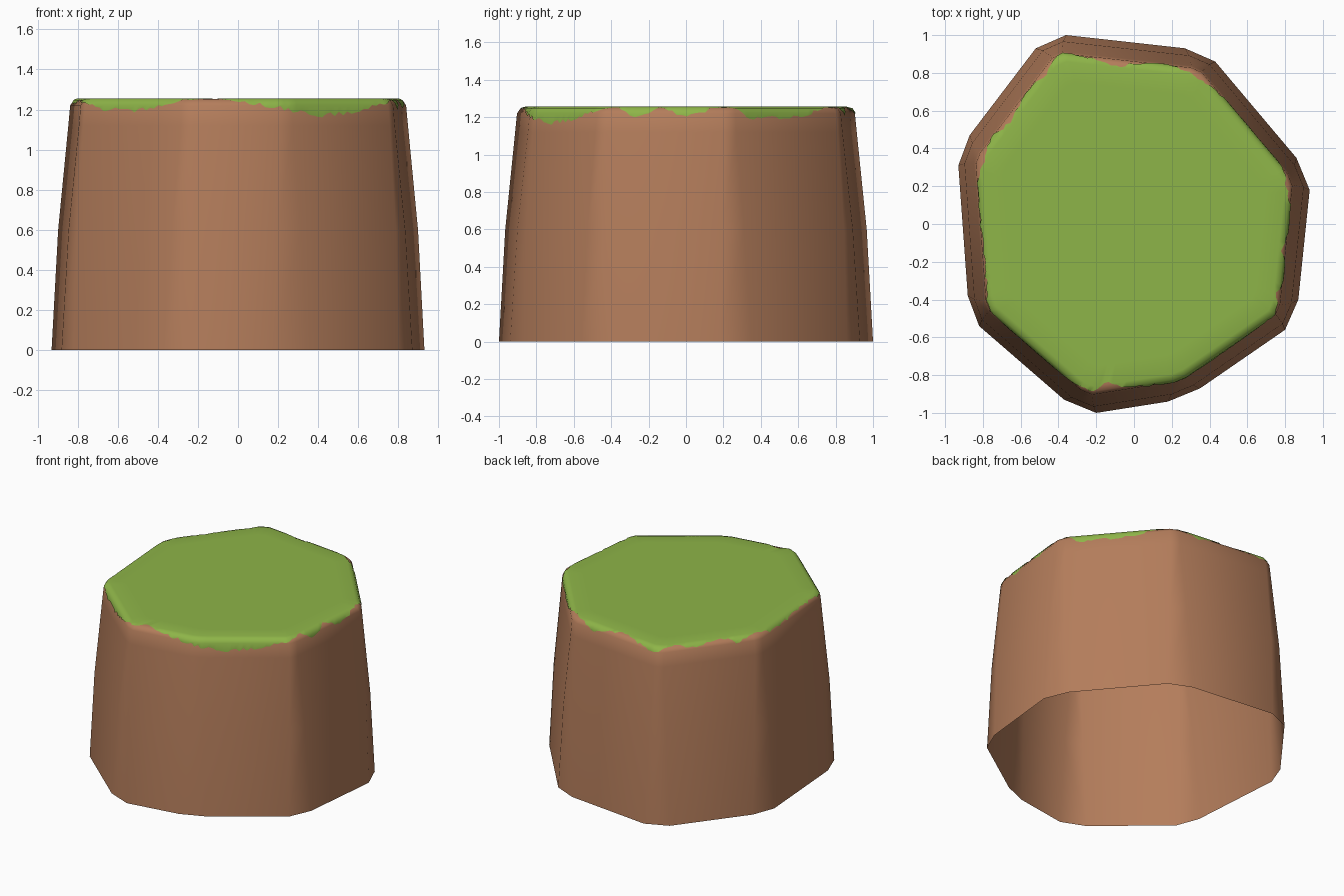
import bpy, bmesh, math, random
from mathutils import Vector
from mathutils.geometry import intersect_line_line

if "Cube" in bpy.data.objects:
    bpy.data.objects.remove(bpy.data.objects["Cube"])

random.seed(4)

# Base outline: eight corners, each cut by a small chamfer (pairs of points)
OUTLINE = [Vector((x, y, 0)) for x, y in (
    (0.93, 0.18), (0.86, 0.35), (0.43, 0.86), (0.27, 0.93), (-0.36, 1.0), (-0.52, 0.93),
    (-0.87, 0.47), (-0.93, 0.31), (-0.88, -0.38), (-0.82, -0.54), (-0.37, -0.93),
    (-0.20, -1.0), (0.18, -0.94), (0.35, -0.87), (0.80, -0.56), (0.87, -0.40))]

# Rim profile: distance s down over the rim, outline scale, height
RIM = [(-0.12, 0.74, 1.253), (-0.03, 0.85, 1.253), (0.0, 0.88, 1.245),
       (0.03, 0.897, 1.22), (0.13, 0.907, 1.12)]

# How far the grass hangs over the rim, by angle in degrees
DRIP = [(-155, 0.0), (-142, 0.05), (-126, 0.06), (-106, 0.0), (-99, -0.045), (-93, 0.0),
        (-83, 0.025), (-62, 0.085), (-48, 0.07), (-26, -0.01), (-18, 0.06), (-9, -0.015),
        (-3, 0.045), (3, 0.04), (14, -0.02), (25, 0.06), (50, 0.05), (68, -0.03),
        (80, 0.04), (97, -0.025), (112, 0.04), (119, -0.015), (130, 0.03), (140, -0.03),
        (148, 0.03), (156, -0.03), (168, 0.03), (180, 0.02), (205, 0.0)]


def lookup(table, x, col=1):
    for a, b in zip(table, table[1:]):
        if x <= b[0]:
            f = max(0.0, (x - a[0]) / (b[0] - a[0]))
            return a[col] + (b[col] - a[col]) * f
    return table[-1][col]


def outline(sharpen):
    """Outline whose chamfers shrink toward the true corners."""
    pts, n = [], len(OUTLINE)
    for i in range(0, n, 2):
        p, q = OUTLINE[i], OUTLINE[i + 1]
        c = intersect_line_line(OUTLINE[i - 1], p, q, OUTLINE[(i + 2) % n])[0]
        pts += [p.lerp(c, sharpen), q.lerp(c, sharpen)]
    return pts


def skin(bm, rings):
    for lo, hi in zip(rings, rings[1:]):
        n = len(lo)
        for i in range(n):
            j = (i + 1) % n
            bm.faces.new((lo[i], lo[j], hi[j], hi[i]))


def finish(bm, name, rgb):
    bmesh.ops.remove_doubles(bm, verts=bm.verts, dist=0.0004)
    me = bpy.data.meshes.new(name)
    bm.to_mesh(me)
    bm.free()
    ob = bpy.data.objects.new(name, me)
    bpy.context.collection.objects.link(ob)
    mat = bpy.data.materials.new(name + "_colour")
    mat.diffuse_color = (*rgb, 1)
    mat.use_nodes = True
    mat.node_tree.nodes["Principled BSDF"].inputs["Base Color"].default_value = mat.diffuse_color
    me.materials.append(mat)
    bpy.ops.object.select_all(action='DESELECT')
    ob.select_set(True)
    bpy.context.view_layer.objects.active = ob
    bpy.ops.object.shade_smooth_by_angle(angle=math.radians(60))


# Earth wall: tapered, open below, rounded over at the rim
bm = bmesh.new()
levels = [(1.0, 0.0, 0.0), (0.963, 0.6, 0.3)] + [(s, z, 0.6) for _, s, z in reversed(RIM)]
skin(bm, [[bm.verts.new((p.x * s, p.y * s, z)) for p in outline(k)] for s, z, k in levels])
finish(bm, "earth_wall", (0.456, 0.205, 0.105))

# Grass cap: thin skin over the top with a ragged hanging edge
rim = outline(0.6)
fine = []
for i, p in enumerate(rim):
    q = rim[(i + 1) % len(rim)]
    steps = max(2, round((q - p).length / 0.028))
    fine += [p.lerp(q, k / steps) for k in range(steps)]
limits = []
for p in fine:
    a = math.degrees(math.atan2(p.y, p.x))
    if a < -155:
        a += 360
    limits.append(lookup(DRIP, a) + random.uniform(-0.011, 0.011))
bm = bmesh.new()
rings = []
for knot in (0.12, 0.03, 0.0, -0.03, -0.12):
    ring = []
    for p, d in zip(fine, limits):
        s = min(knot, d)
        k = lookup(RIM, s) + 0.004
        ring.append(bm.verts.new((p.x * k, p.y * k, lookup(RIM, s, 2) + 0.003)))
    rings.append(ring)
skin(bm, rings)
bm.faces.new(rings[-1])
finish(bm, "grass_cap", (0.27, 0.46, 0.065))
